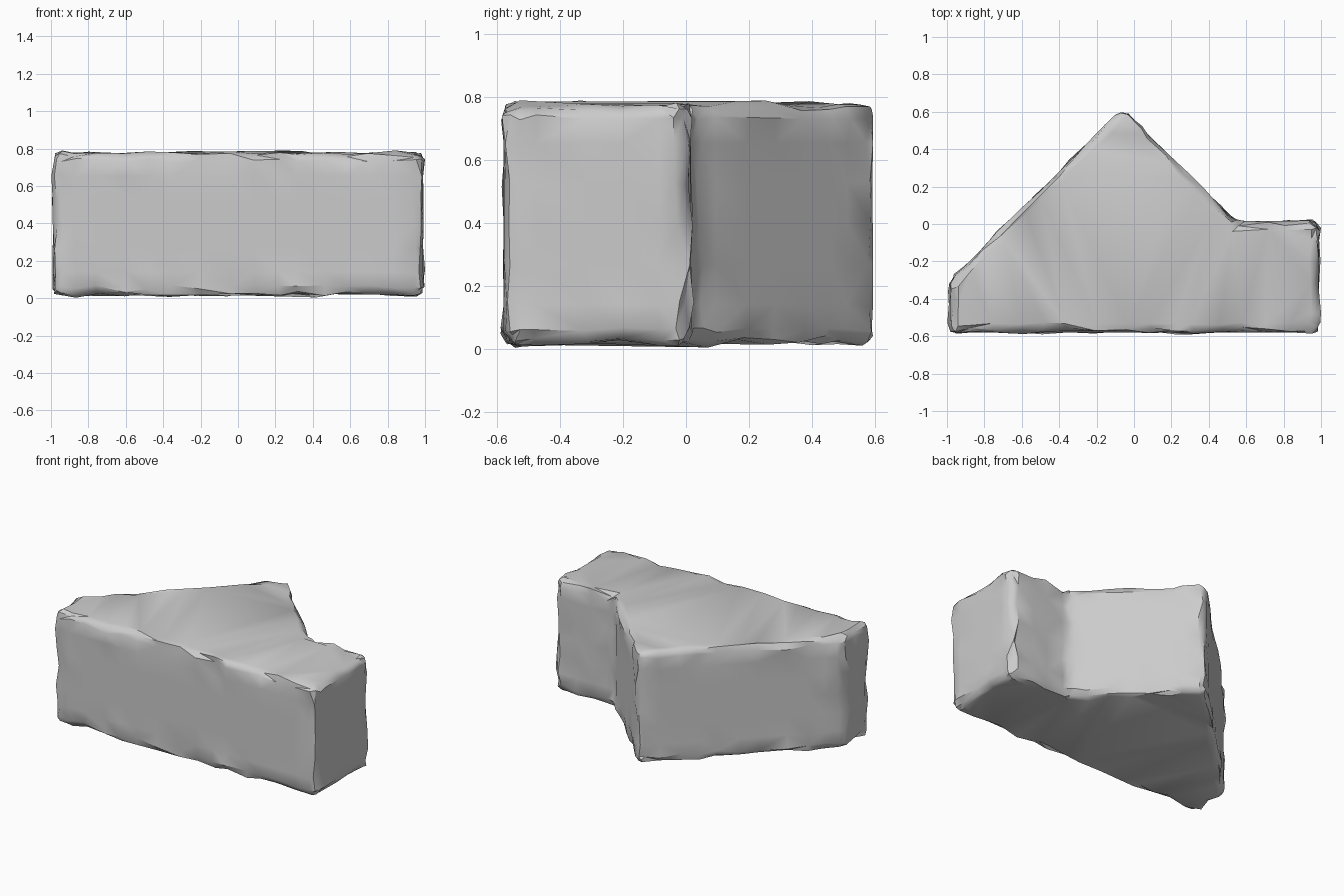
import bpy, bmesh, math, random
from mathutils import Vector

cube = bpy.data.objects.get("Cube")
if cube:
    bpy.data.objects.remove(cube, do_unlink=True)
random.seed(4)

stone = bpy.data.materials.new("stone grey")
stone.use_nodes = True
GREY = (0.6, 0.6, 0.6, 1)
stone.diffuse_color = GREY
stone.node_tree.nodes["Principled BSDF"].inputs["Base Color"].default_value = GREY

# Plan of the block: long front, square left end, pointed back
PLAN = [(-0.99, -0.58), (0.99, -0.58), (0.99, 0.015), (0.54, 0.015),
        (-0.063, 0.618), (-0.99, -0.309)]
BOTTOM, TOP, STEP = 0.012, 0.782, 0.13


def outline():
    """Plan corners joined by unevenly spaced points."""
    pts = []
    for i, a in enumerate(PLAN):
        a, b = Vector(a), Vector(PLAN[(i + 1) % len(PLAN)])
        n = max(2, round((b - a).length / STEP))
        for k in range(n):
            t = (k + (random.uniform(-0.25, 0.25) if k else 0)) / n
            pts.append(a.lerp(b, t))
    return pts


# Walls in rows, closed by flat caps
bm = bmesh.new()
pts = outline()
rows = 6
rings = [[bm.verts.new((p.x, p.y, BOTTOM + (TOP - BOTTOM) * r / rows)) for p in pts]
         for r in range(rows + 1)]
for lo, hi in zip(rings, rings[1:]):
    for i in range(len(pts)):
        j = (i + 1) % len(pts)
        bm.faces.new((lo[i], lo[j], hi[j], hi[i]))
bm.faces.new(rings[-1])
bm.faces.new(rings[0][::-1])
bm.normal_update()

# Worn corners: bevel the hard edges, then chip the new points
hard = [e for e in bm.edges if e.calc_face_angle(0) > math.radians(30)]
bmesh.ops.bevel(bm, geom=hard, offset=0.045, offset_type='OFFSET', segments=2,
                profile=0.5, affect='EDGES', clamp_overlap=True)
bm.normal_update()
for v in bm.verts:
    worn = max((e.calc_face_angle(0) for e in v.link_edges), default=0) > 0.2
    if worn:
        v.co += Vector([random.uniform(-0.011, 0.011) for _ in range(3)])
        v.co -= v.normal * random.uniform(-0.002, 0.008)
    v.co.x = max(-1, min(1, v.co.x))
    v.co.y = max(-0.59, min(0.595, v.co.y))
    v.co.z = max(0.0, min(0.79, v.co.z))
bmesh.ops.triangulate(bm, faces=bm.faces[:])
bmesh.ops.recalc_face_normals(bm, faces=bm.faces[:])

mesh = bpy.data.meshes.new("stone_block")
bm.to_mesh(mesh)
bm.free()
mesh.materials.append(stone)
block = bpy.data.objects.new("stone_block", mesh)
bpy.context.collection.objects.link(block)
bpy.context.view_layer.objects.active = block
block.select_set(True)
bpy.ops.object.shade_smooth_by_angle(angle=math.radians(35))
